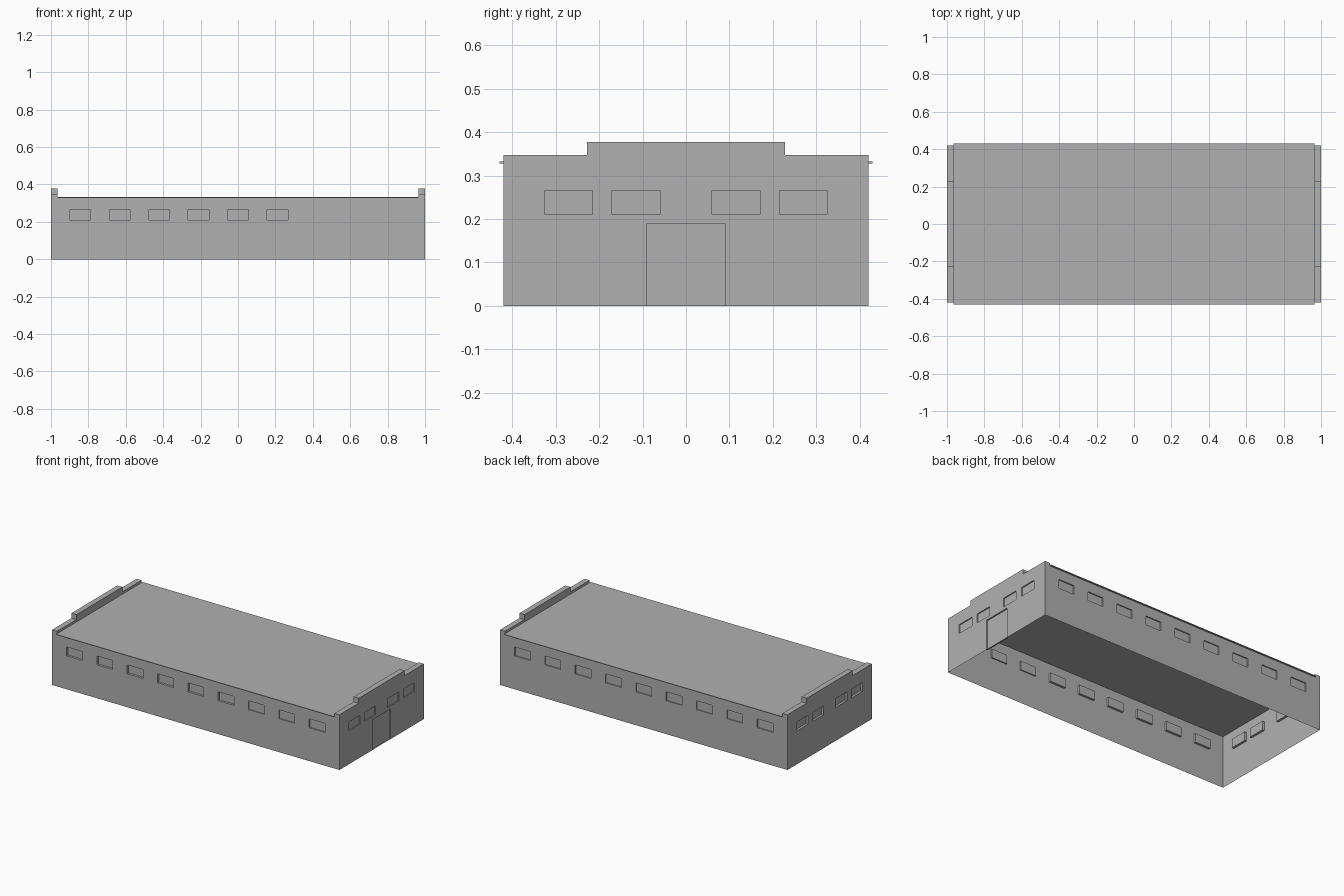
import bpy
import bmesh
import math
from mathutils import Matrix, Vector

if "Cube" in bpy.data.objects:
    bpy.data.objects.remove(bpy.data.objects["Cube"], do_unlink=True)

GREY = (0.44, 0.44, 0.44, 1.0)
mat = bpy.data.materials.new("plain_grey")
mat.use_nodes = True
mat.diffuse_color = GREY
mat.node_tree.nodes["Principled BSDF"].inputs["Base Color"].default_value = GREY

LENGTH, WIDTH = 1.0, 0.42          # half sizes of the shell
EAVES = 0.328                      # top of the walls
SILL, HEAD = 0.21, 0.266           # window bottom and top
SHALLOW, DEEP = 0.007, 0.014       # window recess depths


def finish(bm, name):
    mesh = bpy.data.meshes.new(name)
    bm.to_mesh(mesh)
    bm.free()
    mesh.materials.append(mat)
    obj = bpy.data.objects.new(name, mesh)
    bpy.context.collection.objects.link(obj)
    return obj


def window(centre, depth):
    return (centre - 0.055, centre + 0.055, SILL, HEAD, depth)


def wall(name, half, distance, angle, openings):
    """Thin wall sheet with recessed openings, turned to face outward."""
    bm = bmesh.new()
    us = sorted({-half, half} | {u for o in openings for u in o[:2]})
    zs = sorted({0.0, EAVES} | {z for o in openings for z in o[2:4]})
    grid = [[bm.verts.new((u, -distance, z)) for z in zs] for u in us]
    for a, b in zip(grid, grid[1:]):
        for i in range(len(zs) - 1):
            bm.faces.new((a[i], b[i], b[i + 1], a[i + 1]))
    bm.normal_update()
    # Merge the cells of each opening, then push it inward
    for u0, u1, z0, z1, depth in openings:
        cells = []
        for f in bm.faces:
            c = f.calc_center_median()
            if u0 < c.x < u1 and z0 < c.z < z1 and abs(c.y + distance) < 1e-5:
                cells.append(f)
        if len(cells) > 1:
            cells = bmesh.ops.dissolve_faces(bm, faces=cells)["region"]
        pane = bmesh.ops.extrude_discrete_faces(bm, faces=cells)["faces"]
        for v in {v for f in pane for v in f.verts}:
            v.co.y += depth
    bm.transform(Matrix.Rotation(angle, 4, "Z"))
    return finish(bm, name)


# Long walls: nine windows each
centres = [-0.844 + 0.211 * i for i in range(9)]
wall("front_wall", LENGTH, WIDTH, 0,
     [window(c, DEEP if i < 6 else SHALLOW) for i, c in enumerate(centres)])
wall("back_wall", LENGTH, WIDTH, math.pi, [window(c, SHALLOW) for c in centres])

# End walls: four windows, with a wide door on the left end only
ends = (-0.27, -0.115, 0.115, 0.27)
door = (-0.09, 0.09, 0.0, 0.19, 0.009)
wall("left_end_wall", WIDTH, LENGTH, math.pi / 2,
     [window(c, SHALLOW) for c in ends] + [door])
wall("right_end_wall", WIDTH, LENGTH, -math.pi / 2, [window(c, DEEP) for c in ends])

# Roof slab with a slight overhang along the sides
bm = bmesh.new()
bmesh.ops.create_cube(bm, size=1, matrix=Matrix.Translation((0, 0, EAVES + 0.002))
                      @ Matrix.Diagonal((1.93, 0.86, 0.004, 1)))
finish(bm, "roof")

# Stepped parapets above both end walls
half_profile = [(WIDTH, EAVES), (WIDTH, 0.347), (0.228, 0.347), (0.228, 0.378)]
profile = half_profile + [(-y, z) for y, z in reversed(half_profile)]
for name, x in (("left_parapet", 0.965), ("right_parapet", -LENGTH)):
    bm = bmesh.new()
    face = bm.faces.new([bm.verts.new((x, y, z)) for y, z in profile])
    new = bmesh.ops.extrude_face_region(bm, geom=[face], use_keep_orig=True)["geom"]
    bmesh.ops.translate(bm, vec=Vector((0.035, 0, 0)),
                        verts=[g for g in new if isinstance(g, bmesh.types.BMVert)])
    bmesh.ops.recalc_face_normals(bm, faces=bm.faces[:])
    finish(bm, name)
